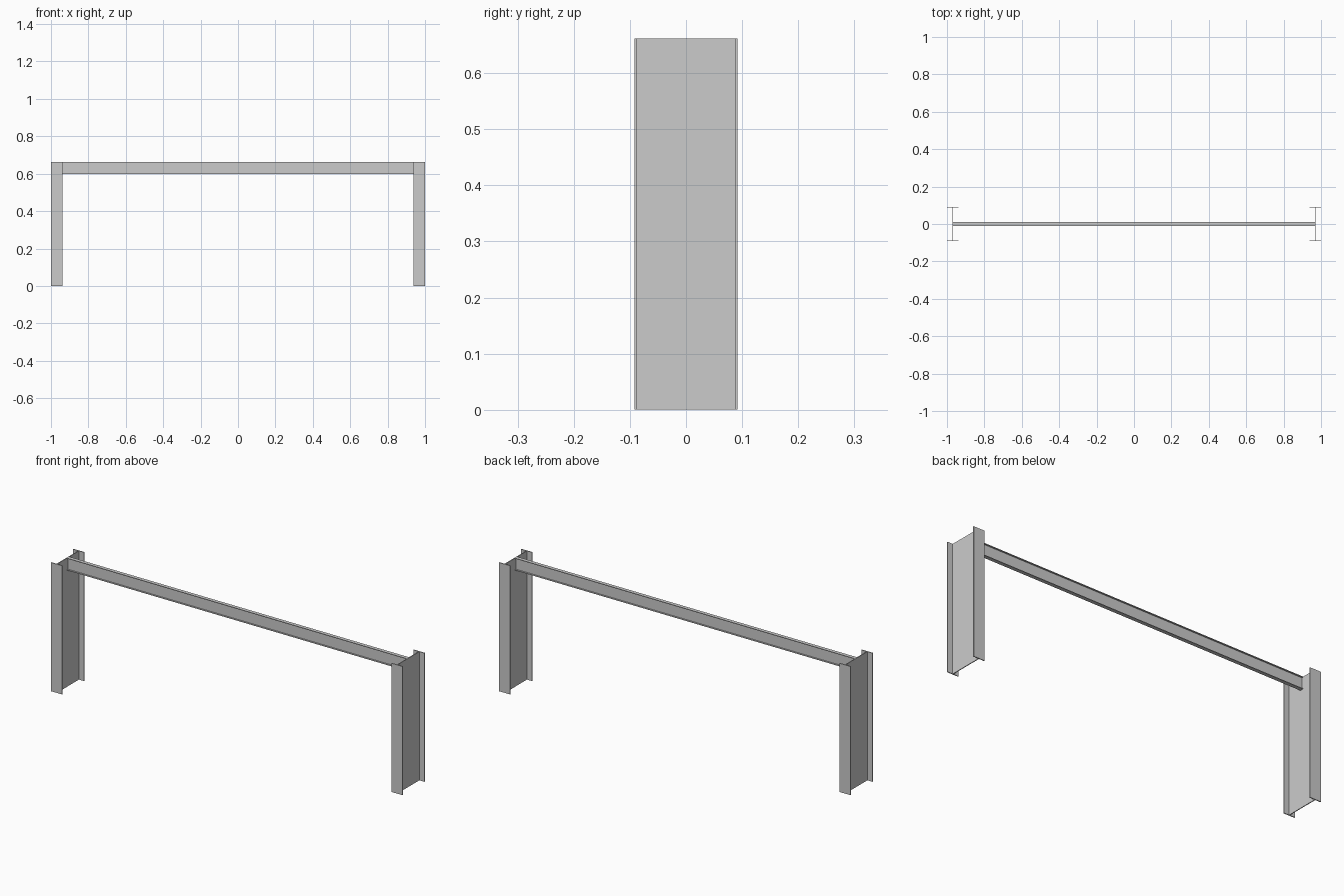
import bpy, bmesh
from mathutils import Matrix, Vector

if "Cube" in bpy.data.objects:
    bpy.data.objects.remove(bpy.data.objects["Cube"])


def i_profile(depth, width, flange, web):
    """Outline of an I-section: depth along v, flange width along u."""
    u, w, d = width / 2, web / 2, depth / 2
    f = d - flange
    return [(-u, -d), (u, -d), (u, -f), (w, -f), (w, f), (u, f),
            (u, d), (-u, d), (-u, f), (-w, f), (-w, -f), (-u, -f)]


def i_bar(name, profile, length, matrix):
    """Extrude a profile along local z and place it with a matrix."""
    bm = bmesh.new()
    face = bm.faces.new([bm.verts.new((u, v, 0)) for u, v in profile])
    top = bmesh.ops.extrude_face_region(bm, geom=[face])["geom"]
    bmesh.ops.translate(bm, vec=(0, 0, length),
                        verts=[g for g in top if isinstance(g, bmesh.types.BMVert)])
    bm.transform(matrix)
    bmesh.ops.recalc_face_normals(bm, faces=bm.faces)
    mesh = bpy.data.meshes.new(name)
    bm.to_mesh(mesh)
    bm.free()
    obj = bpy.data.objects.new(name, mesh)
    bpy.context.collection.objects.link(obj)
    return obj


HEIGHT = 0.662
COL_WIDTH = 0.063
COL_WEB = 0.004
BEAM_DEPTH = 0.063
col_x = 1 - COL_WIDTH / 2

# Columns: upright I-sections, flanges facing front and back
column = i_profile(0.184, COL_WIDTH, 0.0045, COL_WEB)
for side, sx in (("left", -1), ("right", 1)):
    i_bar(side + "_column", column, HEIGHT, Matrix.Translation((sx * col_x, 0, 0)))

# Cross beam: I-section lying along x between the column webs, flush at the top
half = col_x - COL_WEB / 2
beam = i_profile(BEAM_DEPTH, 0.019, 0.003, 0.003)
along_x = Matrix(((0, 0, 1), (1, 0, 0), (0, 1, 0))).to_4x4()
i_bar("cross_beam", beam, 2 * half,
      Matrix.Translation(Vector((-half, 0, HEIGHT - BEAM_DEPTH / 2))) @ along_x)
